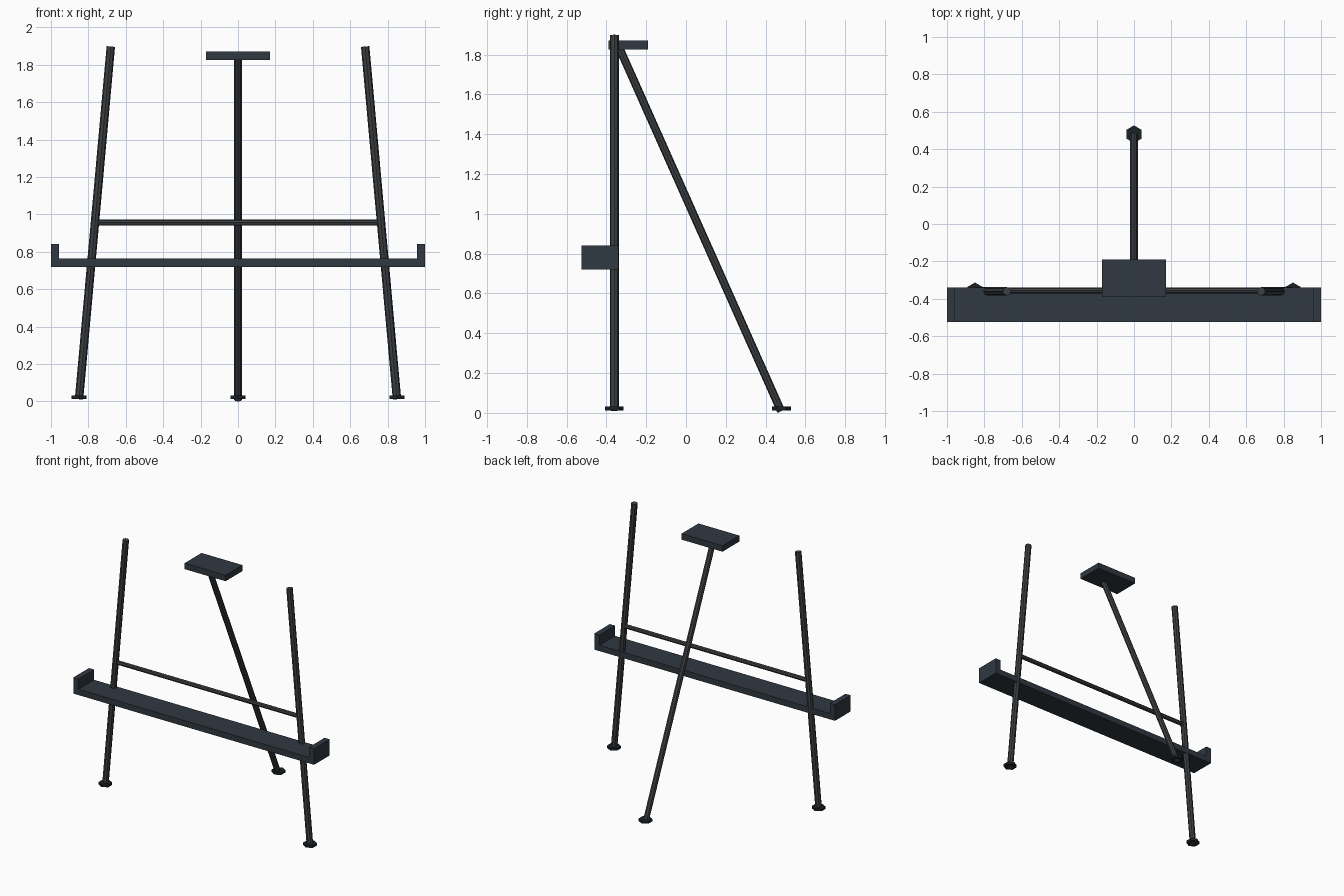
import bpy
import math
from mathutils import Vector

if "Cube" in bpy.data.objects:
    bpy.data.objects.remove(bpy.data.objects["Cube"])


def material(name, rgb):
    m = bpy.data.materials.new(name)
    m.diffuse_color = (*rgb, 1)
    m.use_nodes = True
    m.node_tree.nodes["Principled BSDF"].inputs["Base Color"].default_value = m.diffuse_color
    return m


slate = material("slate", (0.030, 0.040, 0.053))
steel = material("steel", (0.045, 0.050, 0.055))
rubber = material("rubber", (0.012, 0.016, 0.019))


def tube(name, a, b, radius, mat, sides=8):
    a, b = Vector(a), Vector(b)
    d = b - a
    bpy.ops.mesh.primitive_cylinder_add(
        vertices=sides, radius=radius, depth=d.length, location=(a + b) / 2,
        rotation=d.to_track_quat('Z', 'Y').to_euler())
    ob = bpy.context.object
    ob.name = name
    ob.data.materials.append(mat)
    return ob


def box(name, lo, hi, mat):
    lo, hi = Vector(lo), Vector(hi)
    bpy.ops.mesh.primitive_cube_add(size=1, location=(lo + hi) / 2)
    ob = bpy.context.object
    ob.name = name
    ob.scale = hi - lo
    ob.data.materials.append(mat)
    return ob


def foot(name, x, y):
    # hexagonal pad with corners pointing along y
    bpy.ops.mesh.primitive_cylinder_add(
        vertices=6, radius=0.047, depth=0.018, location=(x, y, 0.022))
    ob = bpy.context.object
    ob.name = name
    ob.data.materials.append(rubber)


# Front legs, their feet and the tray end stops
for side, s in (("left", -1), ("right", 1)):
    tube(f"front_leg_{side}", (s * 0.85, -0.36, 0.012), (s * 0.68, -0.36, 1.898), 0.0225, steel)
    foot(f"front_foot_{side}", s * 0.85, -0.36)
    x0, x1 = sorted((s * 0.957, s * 1.0))
    box(f"tray_stop_{side}", (x0, -0.525, 0.764), (x1, -0.34, 0.841), slate)

# Rear leg and foot
tube("rear_leg", (0, 0.478, 0.0085), (0, -0.34, 1.845), 0.0205, steel)
foot("rear_foot", 0, 0.48)

# Crossbar between the front legs
tube("crossbar", (-0.76, -0.356, 0.956), (0.76, -0.356, 0.956), 0.016, steel)

# Tray shelf and top plate
box("tray", (-1, -0.525, 0.72), (1, -0.34, 0.764), slate)
box("top_plate", (-0.17, -0.39, 1.825), (0.17, -0.19, 1.87), slate)
